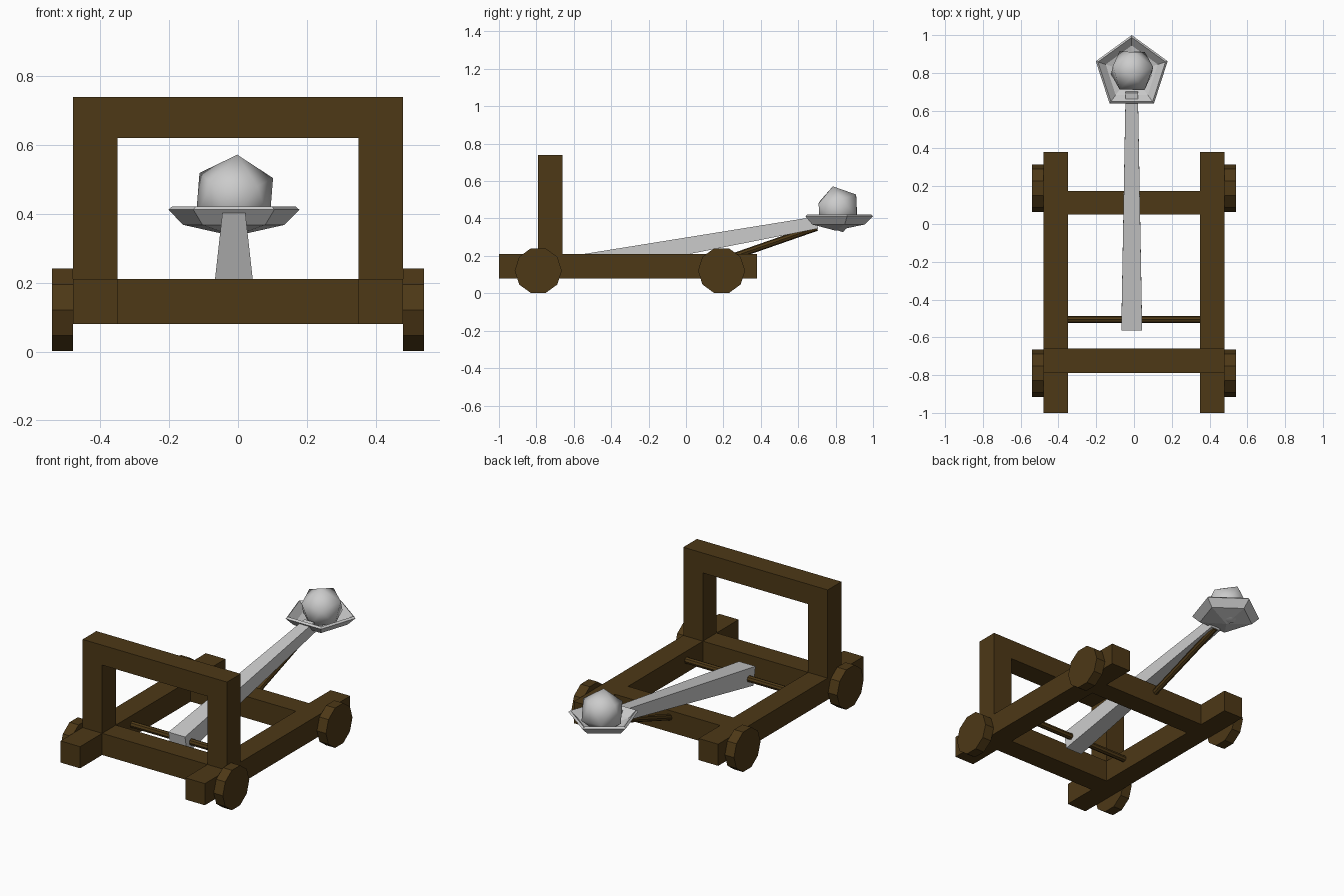
import bpy, bmesh
from math import radians, pi, sin, cos
from mathutils import Vector

if "Cube" in bpy.data.objects:
    bpy.data.objects.remove(bpy.data.objects["Cube"])

wood = bpy.data.materials.new("dark_wood")
wood.diffuse_color = (0.075, 0.04, 0.008, 1)
wood.use_nodes = True
wood.node_tree.nodes["Principled BSDF"].inputs["Base Color"].default_value = wood.diffuse_color
CX = -0.012  # the arm sits slightly off centre


def finish(name, bm, mat=None):
    bmesh.ops.recalc_face_normals(bm, faces=bm.faces)
    mesh = bpy.data.meshes.new(name)
    bm.to_mesh(mesh)
    bm.free()
    obj = bpy.data.objects.new(name, mesh)
    bpy.context.collection.objects.link(obj)
    if mat:
        mesh.materials.append(mat)
    return obj


def beam(name, lo, hi):
    bm = bmesh.new()
    bmesh.ops.create_cube(bm, size=1)
    lo, hi = Vector(lo), Vector(hi)
    bmesh.ops.scale(bm, vec=hi - lo, verts=bm.verts)
    bmesh.ops.translate(bm, vec=(lo + hi) / 2, verts=bm.verts)
    return finish(name, bm, wood)


def rod(name, a, b, r1, r2, sides, mat=None, turn=0.0):
    a, b = Vector(a), Vector(b)
    bm = bmesh.new()
    bmesh.ops.create_cone(bm, cap_ends=True, segments=sides, radius1=r1,
                          radius2=r2, depth=(b - a).length)
    for v in bm.verts:
        x, y = v.co.x, v.co.y
        v.co.x, v.co.y = x * cos(turn) - y * sin(turn), x * sin(turn) + y * cos(turn)
    obj = finish(name, bm, mat)
    rot = (b - a).to_track_quat('Z', 'Y').to_matrix().to_4x4()
    rot.translation = (a + b) / 2
    obj.data.transform(rot)
    return obj


# Side rails, uprights and wheels, on both sides
for side, s in (("left", -1), ("right", 1)):
    x0, x1 = sorted((0.35 * s, 0.48 * s))
    beam(side + "_rail", (x0, -1, 0.08), (x1, 0.38, 0.21))
    beam(side + "_upright", (x0, -0.79, 0.21), (x1, -0.66, 0.62))
    for end, y in (("front", -0.79), ("rear", 0.19)):
        rod(f"{end}_{side}_wheel", (0.48 * s, y, 0.121), (0.54 * s, y, 0.121),
            0.126, 0.126, 10, wood, pi / 2)

# Cross beams and top bar
beam("front_cross_beam", (-0.35, -0.79, 0.08), (0.35, -0.66, 0.21))
beam("rear_cross_beam", (-0.35, 0.05, 0.08), (0.35, 0.175, 0.21))
beam("top_bar", (-0.48, -0.79, 0.62), (0.48, -0.66, 0.74))

# Pivot axle and the strut that props up the arm
rod("pivot_axle", (-0.35, -0.505, 0.155), (0.35, -0.505, 0.155), 0.019, 0.019, 8, wood)
rod("arm_strut", (CX, 0.12, 0.15), (CX, 0.70, 0.352), 0.018, 0.018, 8, wood)

# Tapered square throwing arm
rod("throwing_arm", (CX, -0.555, 0.153), (CX, 0.70, 0.378), 0.078, 0.046, 4, None, pi / 4)

# Five-sided hollow cup: rings go up the outside, over the rim and down inside
bm = bmesh.new()
rings = []
for r, z in ((0.155, 0.368), (0.2, 0.412), (0.188, 0.422), (0.145, 0.381)):
    rings.append([bm.verts.new((CX + r * cos(pi / 2 + i * 2 * pi / 5),
                                0.8 + r * sin(pi / 2 + i * 2 * pi / 5), z))
                  for i in range(5)])
for low, high in zip(rings, rings[1:]):
    for i in range(5):
        j = (i + 1) % 5
        bm.faces.new((low[i], low[j], high[j], high[i]))
for ring, z in ((rings[0], 0.335), (rings[-1], 0.348)):
    pole = bm.verts.new((CX, 0.8, z))
    for i in range(5):
        bm.faces.new((ring[i], ring[(i + 1) % 5], pole))
finish("cup", bm)

# Boulder: a tilted twenty-sided stone, softly shaded
bm = bmesh.new()
bmesh.ops.create_icosphere(bm, subdivisions=1, radius=0.126)
for f in bm.faces:
    f.smooth = True
stone = finish("boulder", bm)
stone.rotation_euler = (radians(13), 0, radians(16))
stone.location = (-0.01, 0.812, 0.449)
